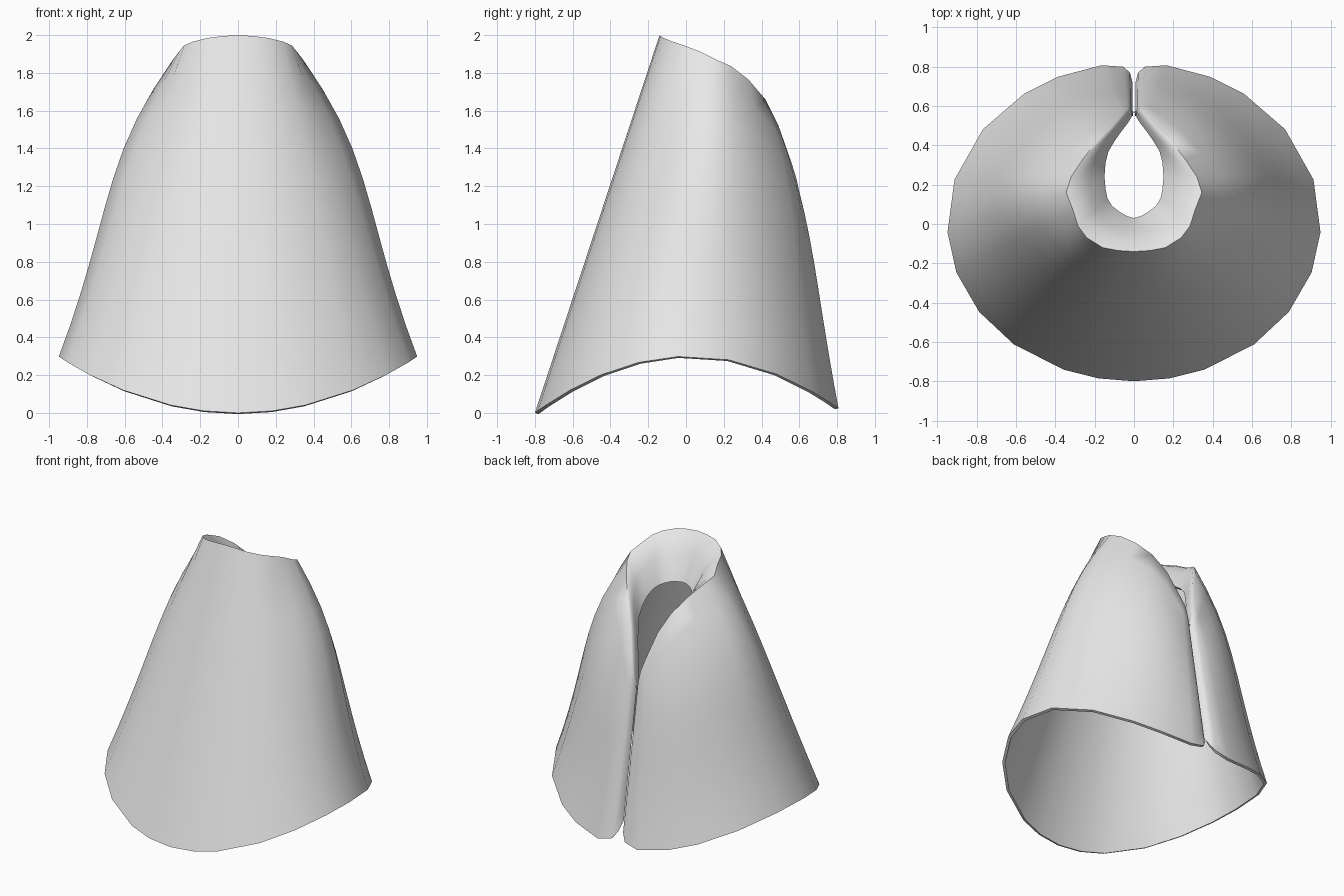
import bpy, bmesh
from math import sin, cos, pi, radians
from mathutils import Vector

cube = bpy.data.objects.get("Cube")
if cube:
    bpy.data.objects.remove(cube, do_unlink=True)

cloth = bpy.data.materials.new("grey_cloth")
cloth.use_nodes = True
grey = (0.8, 0.8, 0.8, 1)
cloth.diffuse_color = grey
cloth.node_tree.nodes["Principled BSDF"].inputs["Base Color"].default_value = grey

# Columns of the left half, front to back slit: hem angle and outward bulge
columns = [(0, 0), (11, 0), (22, 0), (40, .01), (56, .02), (72, .05), (87, .08),
           (106, .08), (126, .06), (144, .06), (156, .045), (170, .02)]

# Fold of the neckline and the free inner edge of the turned-in collar
fold = [(0, -.14, 2), (.08, -.135, 1.995), (.16, -.12, 1.985), (.24, -.07, 1.965),
        (.285, -.01, 1.945), (.31, .07, 1.915), (.345, .16, 1.87), (.32, .24, 1.835),
        (.26, .33, 1.765), (.19, .42, 1.66), (.12, .49, 1.52), (.06, .56, 1.32)]
lip = [(0, .03, 1.68), (.035, .04, 1.68), (.07, .06, 1.68), (.11, .09, 1.67),
       (.135, .13, 1.66), (.145, .18, 1.65), (.15, .24, 1.62), (.145, .31, 1.57),
       (.13, .37, 1.51), (.1, .42, 1.43), (.065, .47, 1.33), (.03, .515, 1.2)]


def hem_point(angle):
    a = radians(angle)
    y = -cos(a) * (.8 if angle < 90 else .82)
    return Vector((.95 * sin(a), y, .3 - .3 * ((y - .02) / .82) ** 2))


def column(hem, top, edge, bulge):
    """Points from the hem up to the fold and down the collar."""
    out = Vector((hem.x, hem.y, 0)).normalized()
    pts = []
    steps = 10
    for i in range(steps + 1):
        f = i / steps
        pts.append(hem.lerp(top, f) + out * bulge * sin(pi * f ** 1.9))
    for f in (.25, .6, 1):
        p = top.lerp(edge, f)
        p.z += .05 * sin(pi * f)
        pts.append(p)
    return pts


# Outer cloth and collar
grid = []
for (angle, bulge), top, edge in zip(columns, fold, lip):
    grid.append(column(hem_point(angle), Vector(top), Vector(edge), bulge))

# Slit border: rounded corner at the hem, rolled inward along its height
for hem, top, edge in (
        ((.055, .8, .05), (.035, .585, 1.24), (.018, .535, 1.13)),
        ((.02, .77, .1), (.018, .59, 1.16), (.01, .55, 1.07)),
        ((.008, .72, .17), (.008, .565, 1.12), (.006, .55, 1.04))):
    grid.append(column(Vector(hem), Vector(top), Vector(edge), 0))

bm = bmesh.new()
rows = [[bm.verts.new(p) for p in col] for col in grid]
for a, b in zip(rows, rows[1:]):
    for i in range(len(a) - 1):
        bm.faces.new((a[i], b[i], b[i + 1], a[i + 1]))
mesh = bpy.data.meshes.new("cape")
bm.to_mesh(mesh)
bm.free()
mesh.materials.append(cloth)

cape = bpy.data.objects.new("cape", mesh)
bpy.context.collection.objects.link(cape)
bpy.ops.object.select_all(action="DESELECT")
bpy.context.view_layer.objects.active = cape
cape.select_set(True)

# Other half and cloth thickness, then crisp borders on smooth cloth
mirror = cape.modifiers.new("mirror", "MIRROR")
mirror.merge_threshold = .001
thick = cape.modifiers.new("thickness", "SOLIDIFY")
thick.thickness = .02
thick.offset = -1
bpy.ops.object.convert(target="MESH")
bpy.ops.object.shade_smooth_by_angle(angle=radians(55))
